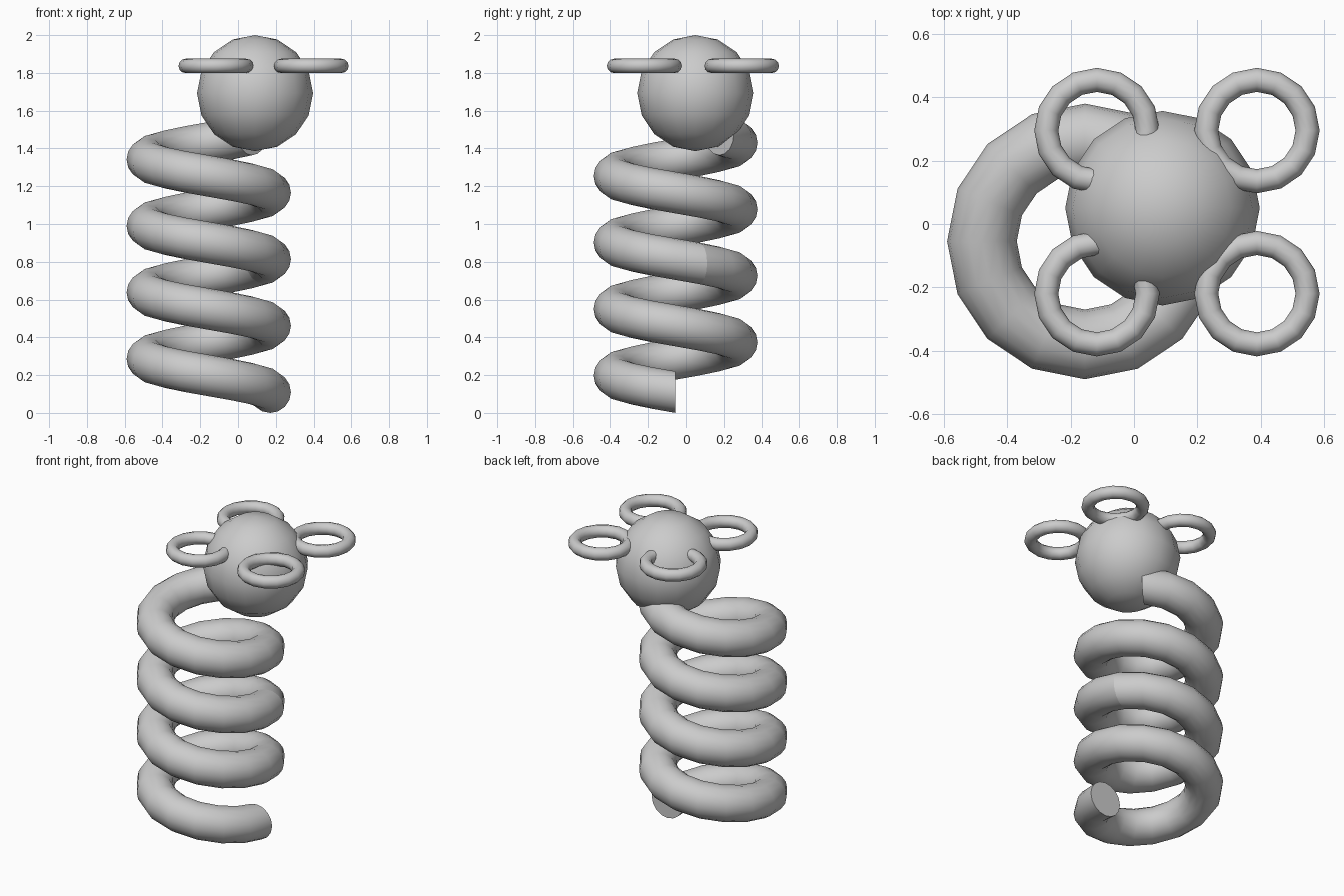
import bpy, bmesh
from math import sin, cos, pi

if "Cube" in bpy.data.objects:
    bpy.data.objects.remove(bpy.data.objects["Cube"])

STEP = pi / 8          # 16 segments per turn
PITCH = 0.352          # rise per turn
CX, CY = -0.155, -0.055
COIL_R, TUBE_R = 0.325, 0.11


def smooth(ob):
    for p in ob.data.polygons:
        p.use_smooth = len(p.vertices) <= 4


def coil(name, first, count):
    """Helical tube with circular section standing in the radial plane."""
    bm = bmesh.new()
    rings = []
    for i in range(first, first + count + 1):
        a = -i * STEP
        z = TUBE_R + PITCH * i / 16
        ring = []
        for k in range(16):
            t = k * STEP
            r = COIL_R + TUBE_R * cos(t)
            ring.append(bm.verts.new((CX + r * cos(a), CY + r * sin(a), z + TUBE_R * sin(t))))
        rings.append(ring)
    for a, b in zip(rings, rings[1:]):
        for k in range(16):
            n = (k + 1) % 16
            bm.faces.new((a[k], a[n], b[n], b[k]))
    bm.faces.new(rings[0])
    bm.faces.new(rings[-1])
    bmesh.ops.recalc_face_normals(bm, faces=bm.faces)
    mesh = bpy.data.meshes.new(name)
    bm.to_mesh(mesh)
    bm.free()
    ob = bpy.data.objects.new(name, mesh)
    bpy.context.collection.objects.link(ob)
    smooth(ob)


# Spring body in two stacked lengths
coil("lower_coil", 0, 31)
coil("upper_coil", 31, 31)

# Ball head
bpy.ops.mesh.primitive_uv_sphere_add(segments=16, ring_count=8, radius=0.307,
                                     location=(0.09, 0.05, 1.693))
head = bpy.context.object
head.name = "head_ball"
smooth(head)

# Four flat rings around the head
for sx, x in (("left", -0.117), ("right", 0.388)):
    for sy, y in (("front", -0.22), ("back", 0.295)):
        bpy.ops.mesh.primitive_torus_add(location=(x, y, 1.837), major_radius=0.16,
                                         minor_radius=0.038, major_segments=16,
                                         minor_segments=12)
        ring = bpy.context.object
        ring.name = f"{sy}_{sx}_ring"
        smooth(ring)
